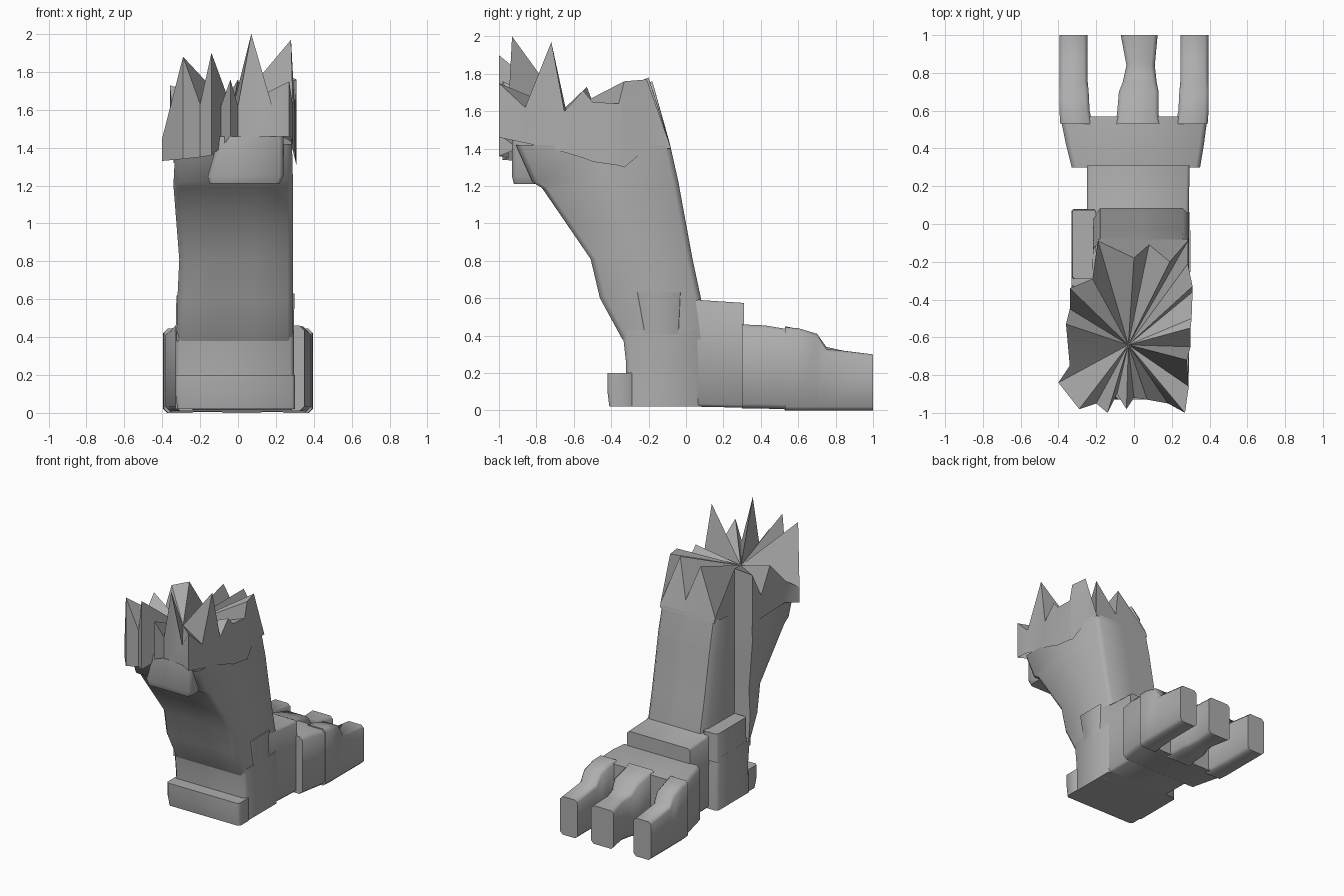
import bpy, bmesh

grey = bpy.data.materials.new("stone grey")
grey.diffuse_color = (0.42, 0.42, 0.42, 1)


def finish(bm, name, angle, fix_normals=True):
    if fix_normals:
        bmesh.ops.recalc_face_normals(bm, faces=bm.faces)
    me = bpy.data.meshes.new(name)
    bm.to_mesh(me)
    bm.free()
    me.materials.append(grey)
    ob = bpy.data.objects.new(name, me)
    bpy.context.collection.objects.link(ob)
    bpy.ops.object.select_all(action='DESELECT')
    ob.select_set(True)
    bpy.context.view_layer.objects.active = ob
    bpy.ops.object.shade_smooth_by_angle(angle=angle)
    return ob


def skin(name, rings, caps=True, angle=0.9):
    """Join rings of points into one tube."""
    bm = bmesh.new()
    rings = [[bm.verts.new(p) for p in ring] for ring in rings]
    n = len(rings[0])
    for p, q in zip(rings, rings[1:]):
        for i in range(n):
            j = (i + 1) % n
            bm.faces.new((p[i], p[j], q[j], q[i]))
    if caps:
        bm.faces.new(rings[0])
        bm.faces.new(rings[-1])
    return finish(bm, name, angle)


def loft(name, axis, rows, r):
    """Skin chamfered rectangles. Row: position, a0, a1, b0, b1 (x/y for axis z, x/z for axis y)."""
    rings = []
    for t, a0, a1, b0, b1 in rows:
        pts = [(a0 + r, b0), (a1 - r, b0), (a1, b0 + r), (a1, b1 - r),
               (a1 - r, b1), (a0 + r, b1), (a0, b1 - r), (a0, b0 + r)]
        rings.append([(a, b, t) if axis == 'z' else (a, t, b) for a, b in pts])
    return skin(name, rings)


# leaning leg with its left front corner stepped in: height, x range, y range
leg_rings = []
for z, x0, x1, yb, yf in ((0.38, -0.325, 0.29, -0.34, 0.11),
                          (0.60, -0.32, 0.29, -0.46, 0.08),
                          (0.81, -0.31, 0.29, -0.51, 0.035),
                          (1.00, -0.325, 0.29, -0.64, 0.00),
                          (1.19, -0.34, 0.29, -0.77, -0.035),
                          (1.22, -0.34, 0.29, -0.82, -0.04),
                          (1.42, -0.33, 0.285, -0.91, -0.085)):
    notch = -0.32
    leg_rings.append([(x, y, z) for x, y in (
        (x0 + 0.03, yb), (-0.14, yb), (0.07, yb), (x1 - 0.03, yb), (x1, yb + 0.03),
        (x1, (yb + yf) / 2), (x1, yf - 0.03), (x1 - 0.03, yf), (0.05, yf),
        (-0.18, yf), (-0.215, yf - 0.05), (-0.22, notch + 0.03),
        (x0, notch - 0.02), (x0, yb + 0.03))])
skin("leg", leg_rings, caps=False)

# block jutting out at the back below the collar
loft("back_spur", 'z', [
    (1.21, -0.15, 0.22, -0.92, -0.74),
    (1.25, -0.16, 0.24, -0.93, -0.74),
    (1.46, -0.10, 0.24, -0.93, -0.74)], 0.02)

# ankle, heel and the raised plates either side of the ankle
loft("ankle", 'z', [
    (0.02, -0.33, 0.295, -0.33, 0.08),
    (0.25, -0.33, 0.295, -0.32, 0.08),
    (0.43, -0.33, 0.295, -0.34, 0.07)], 0.02)
loft("heel", 'z', [
    (0.02, -0.32, 0.30, -0.41, -0.28),
    (0.10, -0.33, 0.30, -0.42, -0.28),
    (0.20, -0.33, 0.30, -0.42, -0.28)], 0.015)
loft("right_ankle_plate", 'z', [
    (0.41, 0.22, 0.295, -0.22, -0.04),
    (0.63, 0.22, 0.298, -0.26, -0.03)], 0.005)
loft("left_ankle_plate", 'z', [
    (0.40, -0.33, -0.20, -0.29, 0.08),
    (0.62, -0.325, -0.20, -0.29, 0.075)], 0.01)

# instep and forefoot
loft("instep", 'y', [
    (-0.03, -0.25, 0.29, 0.02, 0.62),
    (0.08, -0.25, 0.29, 0.02, 0.59),
    (0.31, -0.25, 0.295, 0.015, 0.575)], 0.015)
loft("forefoot", 'y', [
    (0.30, -0.33, 0.35, 0.01, 0.46),
    (0.42, -0.36, 0.37, 0.01, 0.455),
    (0.57, -0.39, 0.39, 0.005, 0.43)], 0.025)

# toes: two mirrored outer ones and a pinched middle one
for side, label in ((-1, "left"), (1, "right")):
    rows = []
    for y, inner, outer, top in ((0.53, 0.22, 0.39, 0.445), (0.60, 0.235, 0.395, 0.44),
                                 (0.70, 0.24, 0.395, 0.41), (0.75, 0.245, 0.395, 0.33),
                                 (1.00, 0.245, 0.395, 0.30)):
        a, b = sorted((side * inner, side * outer))
        rows.append((y, a, b, 0.0, top))
    loft(label + "_toe", 'y', rows, 0.02)
loft("middle_toe", 'y', [
    (0.53, -0.10, 0.14, 0.0, 0.45),
    (0.58, -0.09, 0.13, 0.0, 0.44),
    (0.70, -0.08, 0.13, 0.0, 0.41),
    (0.75, -0.06, 0.12, 0.0, 0.34),
    (0.84, -0.04, 0.11, 0.0, 0.32),
    (1.00, -0.07, 0.125, 0.0, 0.30)], 0.02)

# ragged collar rim: x, y, top height, bottom height
rim = [
    (0.31, -0.33, 1.76, 1.30), (0.31, -0.36, 1.64, 1.31), (0.305, -0.50, 1.65, 1.33),
    (0.30, -0.55, 1.71, 1.35), (0.30, -0.65, 1.60, 1.38), (0.28, -0.72, 1.97, 1.40),
    (0.29, -0.86, 1.62, 1.43), (0.27, -1.00, 1.75, 1.46), (0.18, -0.95, 1.62, 1.46),
    (0.07, -0.93, 2.00, 1.46), (0.00, -0.92, 1.62, 1.46), (-0.04, -0.98, 1.76, 1.46),
    (-0.09, -0.90, 1.62, 1.40), (-0.14, -1.00, 1.90, 1.36), (-0.20, -0.95, 1.63, 1.35),
    (-0.29, -0.98, 1.88, 1.34), (-0.40, -0.84, 1.45, 1.33), (-0.34, -0.75, 1.52, 1.35),
    (-0.36, -0.53, 1.73, 1.36), (-0.34, -0.45, 1.52, 1.34), (-0.34, -0.34, 1.72, 1.32),
    (-0.22, -0.29, 1.76, 1.34), (-0.19, -0.09, 1.44, 1.40), (0.00, -0.18, 1.76, 1.40),
    (0.08, -0.11, 1.50, 1.40), (0.19, -0.20, 1.78, 1.40), (0.285, -0.09, 1.43, 1.40),
    (0.285, -0.21, 1.77, 1.40)]
bm = bmesh.new()
cap = bm.verts.new((-0.03, -0.64, 1.60))
top = [bm.verts.new((x, y, zt)) for x, y, zt, zb in rim]
low = [bm.verts.new((x, -0.08 if y > -0.21 else y, zb)) for x, y, zt, zb in rim]
for i in range(len(rim)):
    j = (i + 1) % len(rim)
    bm.faces.new((low[j], low[i], top[i], top[j]))
    bm.faces.new((top[j], top[i], cap))
finish(bm, "ragged_collar", 0.7, fix_normals=False)
